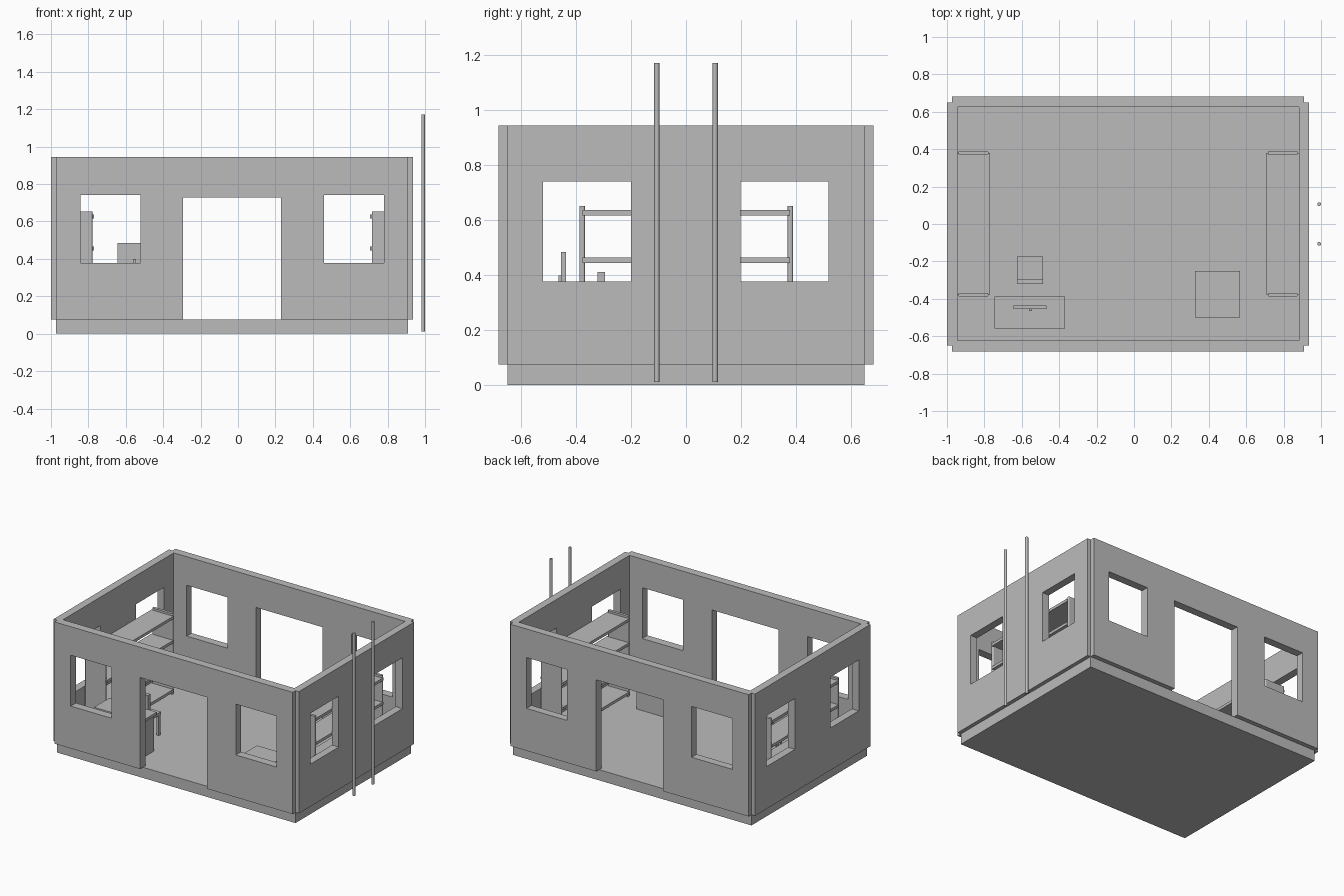
import bpy, bmesh, math

if "Cube" in bpy.data.objects:
    bpy.data.objects.remove(bpy.data.objects["Cube"])

grey = bpy.data.materials.new("plain grey")
grey.diffuse_color = (0.5, 0.5, 0.5, 1)
grey.use_nodes = True
grey.node_tree.nodes["Principled BSDF"].inputs["Base Color"].default_value = grey.diffuse_color


def finish(bm, name):
    bmesh.ops.recalc_face_normals(bm, faces=bm.faces[:])
    mesh = bpy.data.meshes.new(name)
    bm.to_mesh(mesh)
    bm.free()
    mesh.materials.append(grey)
    ob = bpy.data.objects.new(name, mesh)
    bpy.context.collection.objects.link(ob)
    return ob


def box(name, x, y, z, round_vertical=0):
    """Box from (min, max) ranges, optionally with rounded upright edges."""
    bm = bmesh.new()
    bmesh.ops.create_cube(bm, size=1)
    for v in bm.verts:
        v.co = [r[0] + (c + 0.5) * (r[1] - r[0]) for c, r in zip(v.co, (x, y, z))]
    if round_vertical:
        up = [e for e in bm.edges if abs(e.verts[0].co.z - e.verts[1].co.z) > 0.01]
        bmesh.ops.bevel(bm, geom=up, offset=round_vertical, segments=3,
                        profile=0.5, affect='EDGES')
    return finish(bm, name)


def wall(name, along, span, near, far, holes):
    """Wall along axis 0 (x) or 1 (y), with rectangular openings (u0, u1, z0, z1)."""
    us = sorted({*span, *(h[0] for h in holes), *(h[1] for h in holes)})
    zs = sorted({FLOOR, TOP, *(h[2] for h in holes), *(h[3] for h in holes)})
    bm = bmesh.new()
    grid = {(u, z): bm.verts.new((u, near, z) if along == 0 else (near, u, z))
            for u in us for z in zs}
    for u0, u1 in zip(us, us[1:]):
        for z0, z1 in zip(zs, zs[1:]):
            cu, cz = (u0 + u1) / 2, (z0 + z1) / 2
            if not any(h[0] < cu < h[1] and h[2] < cz < h[3] for h in holes):
                bm.faces.new([grid[p] for p in ((u0, z0), (u1, z0), (u1, z1), (u0, z1))])
    bmesh.ops.delete(bm, geom=[v for v in bm.verts if not v.link_faces], context='VERTS')
    out = bmesh.ops.extrude_face_region(bm, geom=bm.faces[:], use_keep_orig=True)
    shift = (0, far - near, 0) if along == 0 else (far - near, 0, 0)
    bmesh.ops.translate(bm, vec=shift,
                        verts=[g for g in out["geom"] if isinstance(g, bmesh.types.BMVert)])
    return finish(bm, name)


FLOOR, TOP = 0.076, 0.945
SILL, HEAD = 0.378, 0.741

# floor slab
box("floor_slab", (-0.972, 0.909), (-0.65, 0.65), (0, FLOOR))

# long walls with a doorway and two windows
long_holes = [(-0.295, 0.231, FLOOR, 0.729),
              (-0.843, -0.522, SILL, HEAD), (0.46, 0.781, SILL, HEAD)]
wall("front_wall", 0, (-0.972, 0.909), -0.682, -0.623, long_holes)
wall("back_wall", 0, (-0.972, 0.909), 0.682, 0.625, long_holes)

# end walls with two windows
end_holes = [(-0.52, -0.201, SILL, HEAD), (0.199, 0.518, SILL, HEAD)]
wall("left_wall", 1, (-0.65, 0.65), -1.0, -0.945, end_holes)
wall("right_wall", 1, (-0.65, 0.65), 0.936, 0.882, end_holes)

# bunk beds along both end walls, mirrored about the room centre
MID = -0.0315
for side, s in (("left", -1), ("right", 1)):
    def across(a, b):
        return tuple(sorted((MID + s * a, MID + s * b)))
    for end, y in (("front", -0.378), ("back", 0.38)):
        box(f"{side}_bunk_{end}_panel", across(0.747, 0.907), (y - 0.01, y + 0.01),
            (FLOOR, 0.652), 0.008)
    for i, z in enumerate((0.105, 0.28, 0.455, 0.627)):
        box(f"{side}_bunk_board_{i + 1}", across(0.7385, 0.913), (-0.377, 0.379),
            (z - 0.01, z + 0.01))

# desk
box("desk_top", (-0.745, -0.369), (-0.56, -0.388), (0.33, 0.35))
for name, x in (("left", -0.735), ("right", -0.395)):
    box(f"desk_{name}_leg", (x, x + 0.016), (-0.545, -0.405), (FLOOR, 0.33))

# screen on the desk
box("screen", (-0.643, -0.467), (-0.454, -0.436), (0.37, 0.485))
box("screen_stand", (-0.561, -0.546), (-0.464, -0.454), (0.35, 0.4))

# chair
box("chair_seat", (-0.625, -0.486), (-0.32, -0.175), (0.22, 0.24))
box("chair_back", (-0.625, -0.486), (-0.322, -0.294), (0.24, 0.412))
for i, x in enumerate((-0.622, -0.507)):
    for j, y in enumerate((-0.317, -0.196)):
        box(f"chair_leg_{i}{j}", (x, x + 0.018), (y, y + 0.018), (FLOOR, 0.22))

# storage crate
box("crate", (0.325, 0.566), (-0.5, -0.25), (FLOOR, 0.245))

# tall poles outside the right wall
for name, y in (("front", -0.106), ("back", 0.106)):
    bm = bmesh.new()
    bmesh.ops.create_cone(bm, cap_ends=True, segments=12, radius1=0.01, radius2=0.01,
                          depth=1.16)
    bmesh.ops.translate(bm, vec=(0.99, y, 0.592), verts=bm.verts[:])
    finish(bm, f"{name}_pole")
